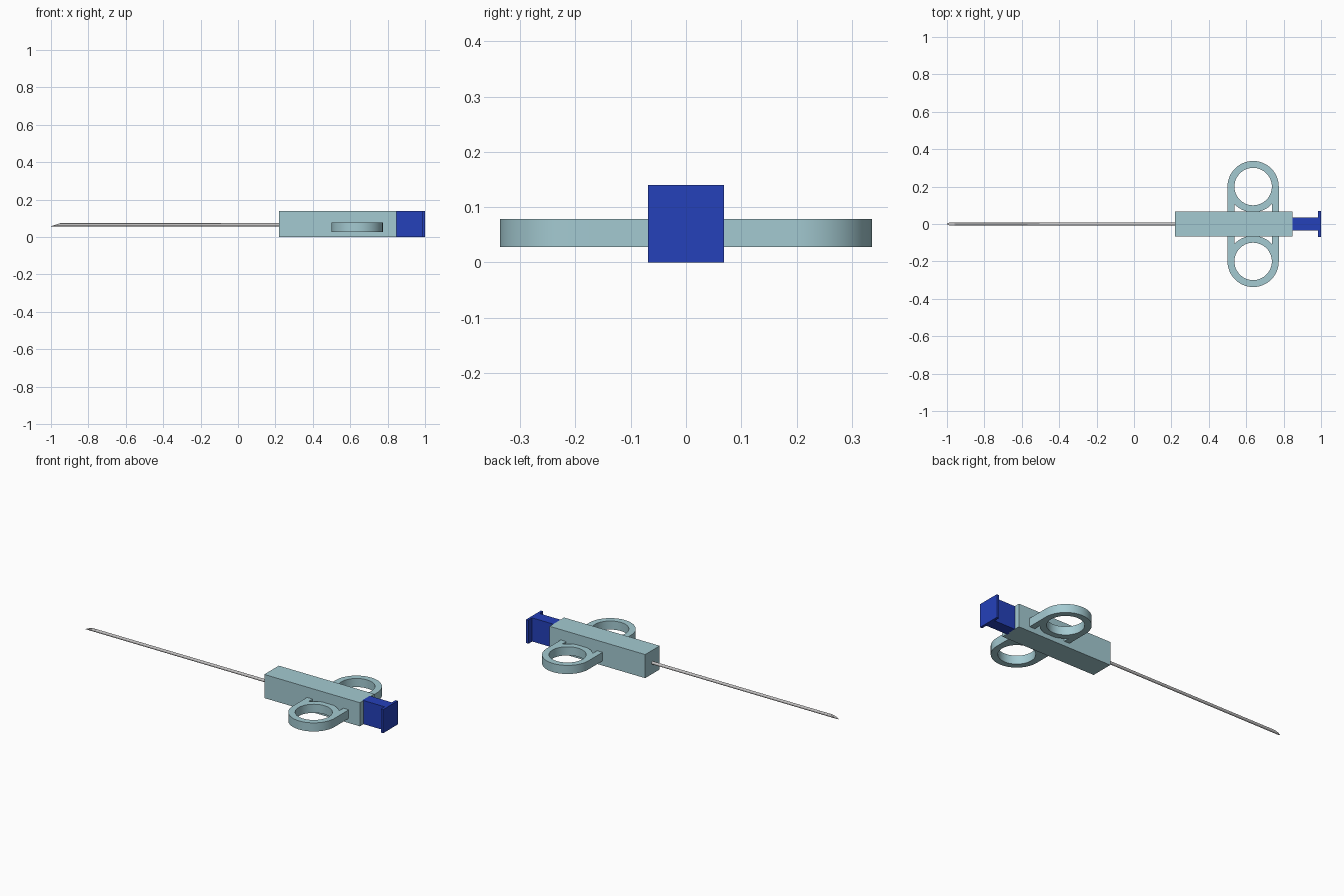
import bpy, bmesh, math
from mathutils import Vector

if "Cube" in bpy.data.objects:
    bpy.data.objects.remove(bpy.data.objects["Cube"])


def material(name, rgb):
    m = bpy.data.materials.new(name)
    m.diffuse_color = (*rgb, 1)
    m.use_nodes = True
    m.node_tree.nodes["Principled BSDF"].inputs["Base Color"].default_value = m.diffuse_color
    return m


TEAL = material("pale teal plastic", (0.37, 0.59, 0.64))
BLUE = material("deep blue plastic", (0.018, 0.052, 0.49))
STEEL = material("steel grey", (0.55, 0.54, 0.54))


def finish(name, bm, mat):
    bmesh.ops.recalc_face_normals(bm, faces=bm.faces)
    me = bpy.data.meshes.new(name)
    bm.to_mesh(me)
    bm.free()
    ob = bpy.data.objects.new(name, me)
    bpy.context.collection.objects.link(ob)
    me.materials.append(mat)
    return ob


def select(ob):
    bpy.ops.object.select_all(action='DESELECT')
    ob.select_set(True)
    bpy.context.view_layer.objects.active = ob


def smooth(ob):
    select(ob)
    bpy.ops.object.shade_smooth_by_angle(angle=math.radians(35))


def box(name, lo, hi, mat):
    bm = bmesh.new()
    bmesh.ops.create_cube(bm, size=1)
    for v in bm.verts:
        v.co = [(a + b) / 2 + c * (b - a) for a, b, c in zip(lo, hi, v.co)]
    return finish(name, bm, mat)


def arc(r, a0, a1, n):
    return [(r * math.cos(a0 + (a1 - a0) * i / n),
             r * math.sin(a0 + (a1 - a0) * i / n)) for i in range(n + 1)]


# Handle body and plunger
box("handle_body", (0.22, -0.068, 0), (0.847, 0.068, 0.14), TEAL)
box("plunger_stem", (0.84, -0.034, 0), (0.99, 0.034, 0.14), BLUE)
box("plunger_plate", (0.985, -0.069, 0), (1.0, 0.069, 0.14), BLUE)


# Finger grips: rounded outline, finger hole, and two small corner gaps
def finger_grip(name, side):
    R, hole, inner = 0.137, 0.1, 0.101
    outline = arc(R, 0, math.pi, 48) + [(-R, -0.16), (R, -0.16)]
    a0 = math.acos(-inner / R)            # where the arm meets the ring
    a1 = math.asin(0.133 / R)             # where the ring meets the body
    left = arc(R, -a0, -(math.pi - a1), 8) + [(-inner, -0.133)]
    right = [(-x, y) for x, y in left]
    loops = [outline, arc(hole, 0, 2 * math.pi, 64)[:-1], left, right]
    cu = bpy.data.curves.new(name, 'CURVE')
    cu.dimensions = '2D'
    cu.fill_mode = 'BOTH'
    cu.extrude = 0.0255
    for pts in loops:
        sp = cu.splines.new('POLY')
        sp.points.add(len(pts) - 1)
        for p, (x, y) in zip(sp.points, pts):
            p.co = (x, y, 0, 1)
        sp.use_cyclic_u = True
    ob = bpy.data.objects.new(name, cu)
    bpy.context.collection.objects.link(ob)
    select(ob)
    bpy.ops.object.convert(target='MESH')
    ob = bpy.context.object
    bm = bmesh.new()
    bm.from_mesh(ob.data)
    bmesh.ops.remove_doubles(bm, verts=bm.verts, dist=1e-5)
    for v in bm.verts:
        v.co = Vector((0.637 + v.co.x, side * (0.2 + v.co.y), 0.053 + v.co.z))
    bmesh.ops.recalc_face_normals(bm, faces=bm.faces)
    bm.to_mesh(ob.data)
    bm.free()
    ob.data.materials.clear()
    ob.data.materials.append(TEAL)
    smooth(ob)


finger_grip("finger_grip_back", 1)
finger_grip("finger_grip_front", -1)

# Needle: rod whose free end is cut on a slant, with the point at the bottom
bm = bmesh.new()
r, zc, n = 0.0085, 0.0655, 24
rings = []
for end in (0, 1):
    ring = []
    for i in range(n):
        a = 2 * math.pi * i / n
        y, z = r * math.cos(a), r * math.sin(a)
        x = 0.23 if end else -1 + 0.05 * (z + r) / (2 * r)
        ring.append(bm.verts.new((x, y, zc + z)))
    rings.append(ring)
for i in range(n):
    j = (i + 1) % n
    bm.faces.new((rings[0][i], rings[0][j], rings[1][j], rings[1][i]))
for ring in rings:
    bm.faces.new(ring)
smooth(finish("needle", bm, STEEL))
